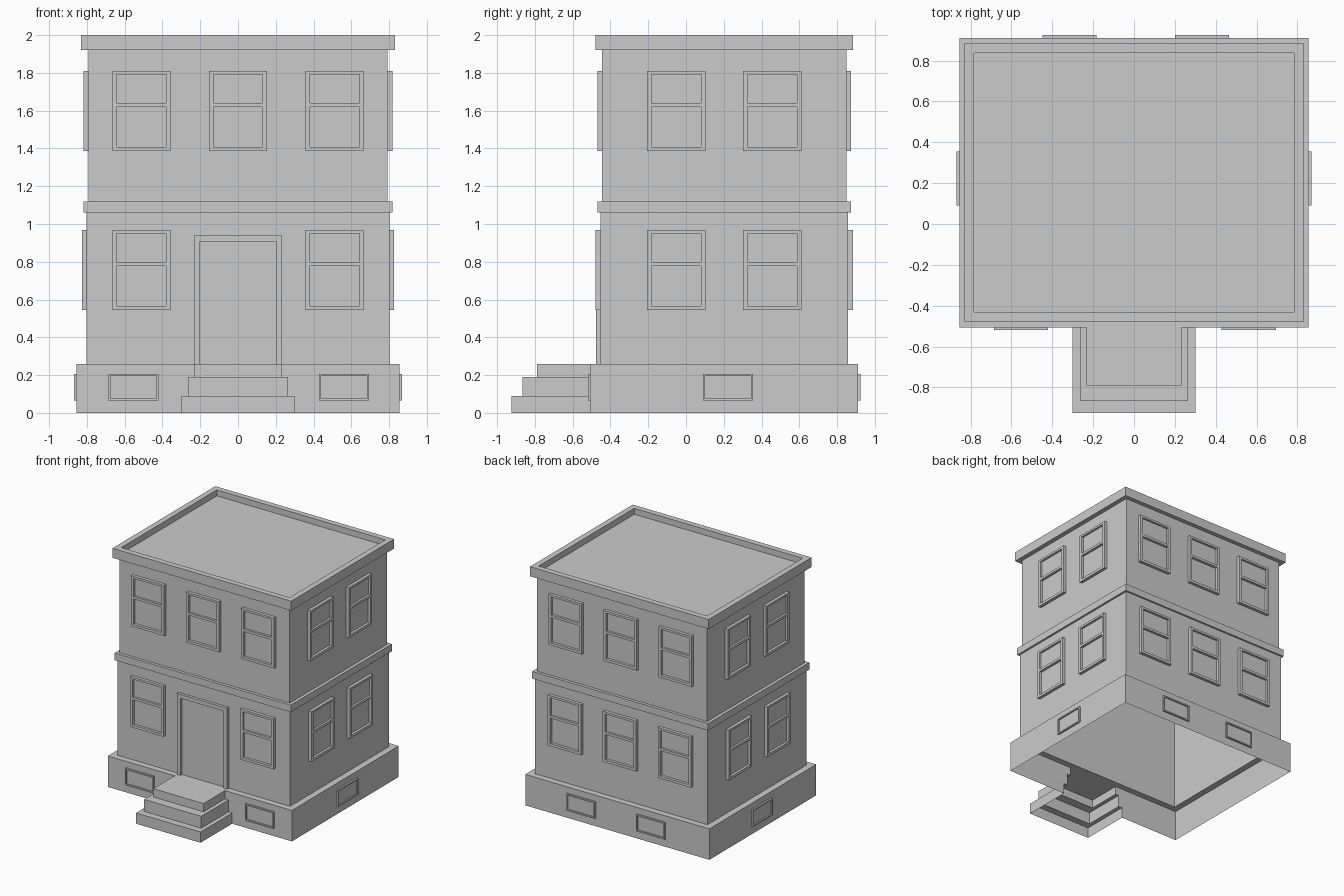
import bpy, bmesh
from math import pi
from mathutils import Matrix

if "Cube" in bpy.data.objects:
    bpy.data.objects.remove(bpy.data.objects["Cube"])


def make_mesh(name, faces):
    """Build a mesh from polygons given as point lists, welding shared points."""
    bm = bmesh.new()
    for pts in faces:
        bm.faces.new([bm.verts.new(p) for p in pts])
    bmesh.ops.remove_doubles(bm, verts=bm.verts, dist=1e-5)
    bmesh.ops.recalc_face_normals(bm, faces=bm.faces)
    mesh = bpy.data.meshes.new(name)
    bm.to_mesh(mesh)
    bm.free()
    return mesh


def add(name, mesh, matrix=Matrix()):
    ob = bpy.data.objects.new(name, mesh)
    ob.matrix_world = matrix
    bpy.context.collection.objects.link(ob)


def loft(rings, closed=True):
    """Quads joining successive rings of equal point count, capped at the end."""
    faces = []
    for a, b in zip(rings, rings[1:]):
        n = len(a)
        for i in range(n if closed else n - 1):
            j = (i + 1) % n
            faces.append([a[i], a[j], b[j], b[i]])
    faces.append(rings[-1])
    return faces


def relief(name, xs, zs, depth, recess):
    """Raised panel on a cell grid; recess maps cells to a lower height."""
    def h(i, j):
        if not (0 <= i < len(xs) - 1 and 0 <= j < len(zs) - 1):
            return 0.0
        return recess.get((i, j), depth)
    faces = []
    for i in range(len(xs)):
        for j in range(len(zs)):
            c, left, below = h(i, j), h(i - 1, j), h(i, j - 1)
            x, z = xs[i], zs[j]
            if i < len(xs) - 1 and j < len(zs) - 1:
                x2, z2 = xs[i + 1], zs[j + 1]
                faces.append([(x, -c, z), (x2, -c, z), (x2, -c, z2), (x, -c, z2)])
            if j < len(zs) - 1 and c != left:
                z2 = zs[j + 1]
                faces.append([(x, -c, z), (x, -left, z), (x, -left, z2), (x, -c, z2)])
            if i < len(xs) - 1 and c != below:
                x2 = xs[i + 1]
                faces.append([(x, -c, z), (x, -below, z), (x2, -below, z), (x2, -c, z)])
    return make_mesh(name, faces)


YC = 0.2025  # middle of the house in y


def rect(hx, hy, z):
    return [(-hx, YC - hy, z), (hx, YC - hy, z), (hx, YC + hy, z), (-hx, YC + hy, z)]


# Stepped shell: plinth, ground floor, band, upper floor, parapet, sunken roof
BASE, GROUND, UPPER = (0.855, 0.7085), (0.801, 0.656), (0.791, 0.646)
BAND, ROOF, INNER = (0.818, 0.671), (0.83, 0.682), (0.782, 0.634)
levels = [(BASE, 0), (BASE, 0.26), (GROUND, 0.26), (GROUND, 1.06), (BAND, 1.06),
          (BAND, 1.12), (UPPER, 1.12), (UPPER, 1.92), (ROOF, 1.92), (ROOF, 2.0),
          (INNER, 2.0), (INNER, 1.95)]
shell = loft([rect(*s, z) for s, z in levels])

# Plinth front is left open behind the stairs
steps = [(0.30, -0.925, 0, 0.09), (0.265, -0.866, 0.09, 0.19), (0.233, -0.79, 0.19, 0.26)]
yf = YC - BASE[1]
notch = [(w, z) for w, _, z0, z1 in steps for z in (z0, z1)]
shell.pop(0)
for s in (-1, 1):
    shell.append([(s * x, yf, z) for x, z in [(BASE[0], 0)] + notch + [(BASE[0], 0.26)]])
add("house_shell", make_mesh("house_shell", shell))

# Front stairs, hollow underneath
rings = []
for w, y, z0, z1 in steps:
    for z in (z0, z1):
        rings.append([(-w, yf, z), (-w, y, z), (w, y, z), (w, yf, z)])
add("front_stairs", make_mesh("front_stairs", loft(rings, closed=False)))


def place(name, mesh, size, side, u, z):
    """Put a panel on a wall: side 0 front, 1 right, 2 back, 3 left."""
    dist = size[0] if side % 2 else size[1]
    m = (Matrix.Translation((0, YC, 0)) @ Matrix.Rotation(side * pi / 2, 4, 'Z')
         @ Matrix.Translation((u, -dist, z)))
    add(name, mesh, m)


# Front door with raised surround
door = relief("front_door", [-0.233, -0.2, 0.2, 0.233], [0, 0.647, 0.68], 0.023,
              {(1, 0): 0.003})
place("front_door", door, GROUND, 0, 0, 0.26)

# Sash windows on both floors
sash = relief("sash_window", [-0.154, -0.131, 0.131, 0.154],
              [0, 0.022, 0.234, 0.255, 0.406, 0.424], 0.026,
              {(1, 1): 0.004, (1, 3): 0.008})
for floor, size, z in (("ground", GROUND, 0.544), ("upper", UPPER, 1.386)):
    for side in range(4):
        for u in ((-0.254, 0.254) if side % 2 else (-0.511, 0, 0.511)):
            if (floor, side, u) != ("ground", 0, 0):
                place(floor + "_window", sash, size, side, u, z)

# Small basement windows
cellar = relief("basement_window", [-0.133, -0.122, 0.122, 0.133],
                [0, 0.011, 0.13, 0.141], 0.014, {(1, 1): 0.003})
for side, u in ((0, -0.553), (0, 0.561), (1, 0.02), (2, 0.316), (2, -0.333), (3, -0.02)):
    place("basement_window", cellar, BASE, side, u, 0.066)
